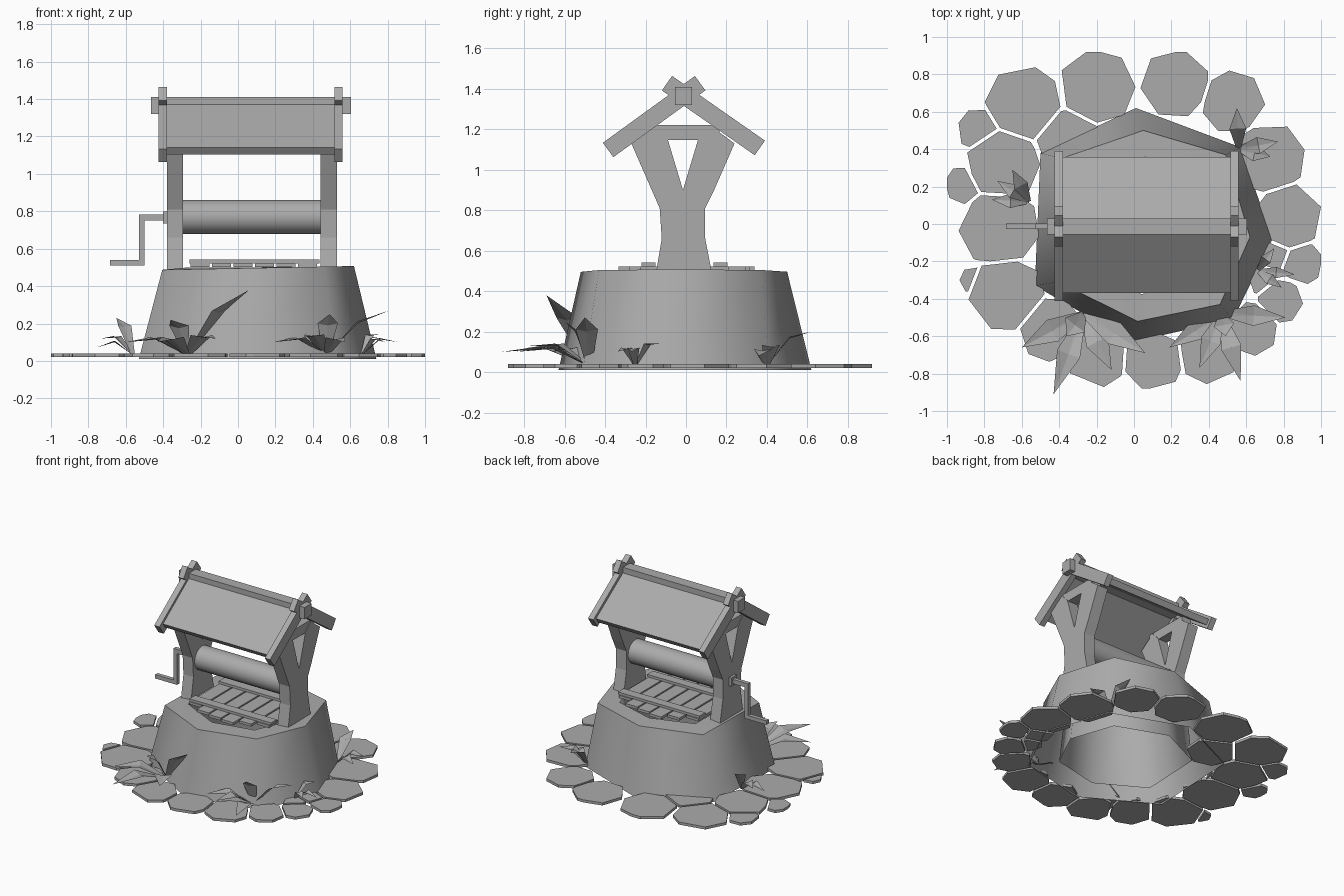
import bpy, bmesh, math, random
from mathutils import Vector, Matrix

if "Cube" in bpy.data.objects:
    bpy.data.objects.remove(bpy.data.objects["Cube"])

random.seed(4)
grey = bpy.data.materials.new("dark_grey")
grey.diffuse_color = (.41, .41, .41, 1)
grey.use_nodes = True
grey.node_tree.nodes["Principled BSDF"].inputs["Base Color"].default_value = grey.diffuse_color


def finish(name, bm, smooth_angle=0):
    """Turn a bmesh into an object, smooth below the given angle."""
    for f in bm.faces:
        f.smooth = smooth_angle > 0
    for e in bm.edges:
        e.smooth = len(e.link_faces) != 2 or e.calc_face_angle() < math.radians(smooth_angle)
    me = bpy.data.meshes.new(name)
    bm.to_mesh(me)
    bm.free()
    me.materials.append(grey)
    bpy.context.collection.objects.link(bpy.data.objects.new(name, me))


def make(name, verts, faces, smooth_angle=0, face_up=False):
    bm = bmesh.new()
    vs = [bm.verts.new(v) for v in verts]
    for f in faces:
        bm.faces.new([vs[i] for i in f])
    if face_up:
        bm.normal_update()
        bmesh.ops.reverse_faces(bm, faces=[f for f in bm.faces if f.normal.z < 0])
    else:
        bmesh.ops.recalc_face_normals(bm, faces=bm.faces[:])
    finish(name, bm, smooth_angle)


def prism(name, low, high):
    n = len(low)
    sides = [(i, (i + 1) % n, n + (i + 1) % n, n + i) for i in range(n)]
    make(name, list(low) + list(high), sides + [tuple(range(n))[::-1], tuple(range(n, 2 * n))])


def box(name, x, y, z):
    """Box from (min, max) pairs."""
    ring = [(x[0], y[0]), (x[1], y[0]), (x[1], y[1]), (x[0], y[1])]
    prism(name, [(a, b, z[0]) for a, b in ring], [(a, b, z[1]) for a, b in ring])


def bar(name, x, p, q, thick):
    """Sloped bar or panel in the yz plane, from p to q, spanning x."""
    p, q = Vector(p), Vector(q)
    d = (q - p).normalized()
    n = Vector((-d.y, d.x)) * thick / 2
    ring = [p - n, q - n, q + n, p + n]
    prism(name, [(x[0], *v) for v in ring], [(x[1], *v) for v in ring])


# Well wall: irregular seven-sided tapered double wall, open below
bottom = [(-.5, .38), (-.53, -.33), (-.01, -.63), (.53, -.51), (.74, -.08), (.57, .41), (.01, .62)]
top = [(-.39, .35), (-.405, -.31), (.02, -.52), (.46, -.43), (.62, -.07), (.49, .37), (.05, .5)]


def inset(ring, k):
    return [(.09 + (x - .09) * k, y * k) for x, y in ring]


loops = [[(x, y, .01) for x, y in bottom],
         [(x, y, .495 + .02 * x) for x, y in top],
         [(x, y, .5) for x, y in inset(top, .72)],
         [(x, y, .02) for x, y in inset(bottom, .68)]]
n = len(bottom)
faces = []
for k in range(3):
    for i in range(n):
        j = (i + 1) % n
        faces.append((k * n + i, k * n + j, (k + 1) * n + j, (k + 1) * n + i))
make("well_wall", sum(loops, []), faces, smooth_angle=66)

# Paving stones: (x, y, radius), trimmed against their neighbours
stones = [(-.59, .64, .2), (-.2, .73, .2), (.22, .75, .18), (.53, .65, .165), (.72, .35, .19),
          (.82, .04, .18), (.9, -.21, .11), (.74, -.15, .10), (.78, -.41, .12), (.63, -.56, .14),
          (.4, -.69, .16), (.1, -.73, .16), (-.2, -.71, .16), (-.45, -.56, .17), (-.68, -.37, .2),
          (-.72, -.02, .21), (-.7, .32, .2), (-.91, .21, .10), (-.82, .5, .12), (-.35, .44, .18),
          (.69, -.3, .08), (-.86, -.3, .07)]


def clip(poly, normal, limit):
    out = []
    for a, b in zip(poly, poly[1:] + poly[:1]):
        da, db = a.dot(normal) - limit, b.dot(normal) - limit
        if da <= 0:
            out.append(a)
        if da * db < 0:
            out.append(a.lerp(b, da / (da - db)))
    return out


for s in stones:
    c, r = Vector(s[:2]), s[2]
    turn = random.random() * 6
    poly = []
    for i in range(7):
        a = turn + (i + random.uniform(-.22, .22)) * math.tau / 7
        poly.append(Vector((math.cos(a), math.sin(a))) * r * 1.04)
    for o in stones:
        d = Vector(o[:2]) - c
        if 0 < d.length < (r + o[2]) * 1.15:
            limit = (d.length_squared + r * r - o[2] ** 2) / (2 * d.length) - .009
            poly = clip(poly, d.normalized(), limit)
    # Keep the paving inside the overall footprint
    for axis, lim in (((1, 0), 1), ((-1, 0), 1), ((0, 1), .92), ((0, -1), .88)):
        poly = clip(poly, Vector(axis), lim - c.dot(Vector(axis)))
    poly = [c + p for p in poly]
    prism("paving_stone", [(p.x, p.y, .02) for p in poly], [(p.x, p.y, .04) for p in poly])

# Forked posts with a cross beam closing each fork
profile = [(-.15, .48), (-.12, .66), (-.13, .81), (-.165, .89), (-.27, 1.13), (-.15, 1.215), (-.09, 1.15),
           (-.015, .9), (.06, 1.15), (.125, 1.215), (.24, 1.13), (.135, .89), (.095, .81), (.095, .66), (.13, .48)]
for x0, x1 in ((-.38, -.295), (.44, .53)):
    prism("forked_post", [(x0, *p) for p in profile], [(x1, *p) for p in profile])
    bar("fork_beam", (x0 + .005, x1 - .005), (-.19, 1.185), (.165, 1.185), .075)

# Roof: crossing rafters, two panels and the ridge beam
for x in ((-.425, -.38), (.515, .56)):
    bar("rafter_front", x, (.07, 1.428), (-.385, 1.098), .088)
    bar("rafter_back", x, (-.094, 1.428), (.365, 1.108), .088)
bar("roof_panel_front", (-.39, .53), (-.03, 1.36), (-.355, 1.122), .045)
bar("roof_panel_back", (-.39, .53), (.0, 1.36), (.345, 1.122), .045)
box("ridge_beam", (-.465, .605), (-.055, .03), (1.32, 1.41))

# Rope roller
bm = bmesh.new()
bmesh.ops.create_cone(bm, cap_ends=True, segments=16, radius1=.091, radius2=.091, depth=.76,
                      matrix=Matrix.Translation((.073, -.015, .77)) @ Matrix.Rotation(math.pi / 2, 4, 'Y'))
finish("rope_roller", bm, 40)

# Crank
box("crank_collar", (-.4, -.37), (-.045, .02), (.735, .80))
box("crank_axle", (-.53, -.38), (-.028, .002), (.75, .783))
box("crank_arm", (-.53, -.5), (-.028, .002), (.51, .76))
box("crank_handle", (-.685, -.5), (-.028, .002), (.51, .54))

# Well cover: planks stepped to follow the opening, with two battens
for i, half in enumerate((.22, .29, .33, .325, .29, .22)):
    x = -.255 + i * .115
    off = random.uniform(-.01, .01)
    box("cover_plank", (x, x + .103), (-half + off, half + off), (.502, .522))
for y in (-.185, .17):
    box("cover_batten", (-.26, .435), (y - .035, y + .035), (.522, .541))

# Plants: root, leaf width, then leaf tips
plants = [((.56, .4), .09, [(.55, .62, .2), (.77, .44, .12), (.73, .36, .08)]),
          ((-.56, .12), .08, [(-.65, .29, .23), (-.73, .23, .12), (-.76, .13, .07)]),
          ((-.27, -.48), .13, [(-.6, -.66, .1), (-.43, -.91, .1), (.06, -.69, .38), (-.12, -.78, .12),
                               (-.36, -.6, .22)]),
          ((.47, -.48), .11, [(.81, -.5, .27), (.57, -.84, .1), (.19, -.66, .1), (.35, -.77, .13), (.49, -.6, .25)]),
          ((.66, -.25), .06, [(.75, -.13, .14), (.79, -.34, .1), (.86, -.27, .1)])]
for root, width, tips in plants:
    for t in tips:
        base, tip = Vector((*root, .03)), Vector(t)
        d = tip - base
        side = Vector((-d.y, d.x, 0)).normalized() * width / 2
        mid = base + d * .5 + Vector((0, 0, .05))
        fold = Vector((0, 0, width * .1))
        verts = [base - side * .25, base + side * .25, mid - side + fold, mid, mid + side + fold, tip]
        make("plant_leaf", verts, [(0, 3, 2), (0, 1, 3), (1, 4, 3), (2, 3, 5), (3, 4, 5)], face_up=True)
